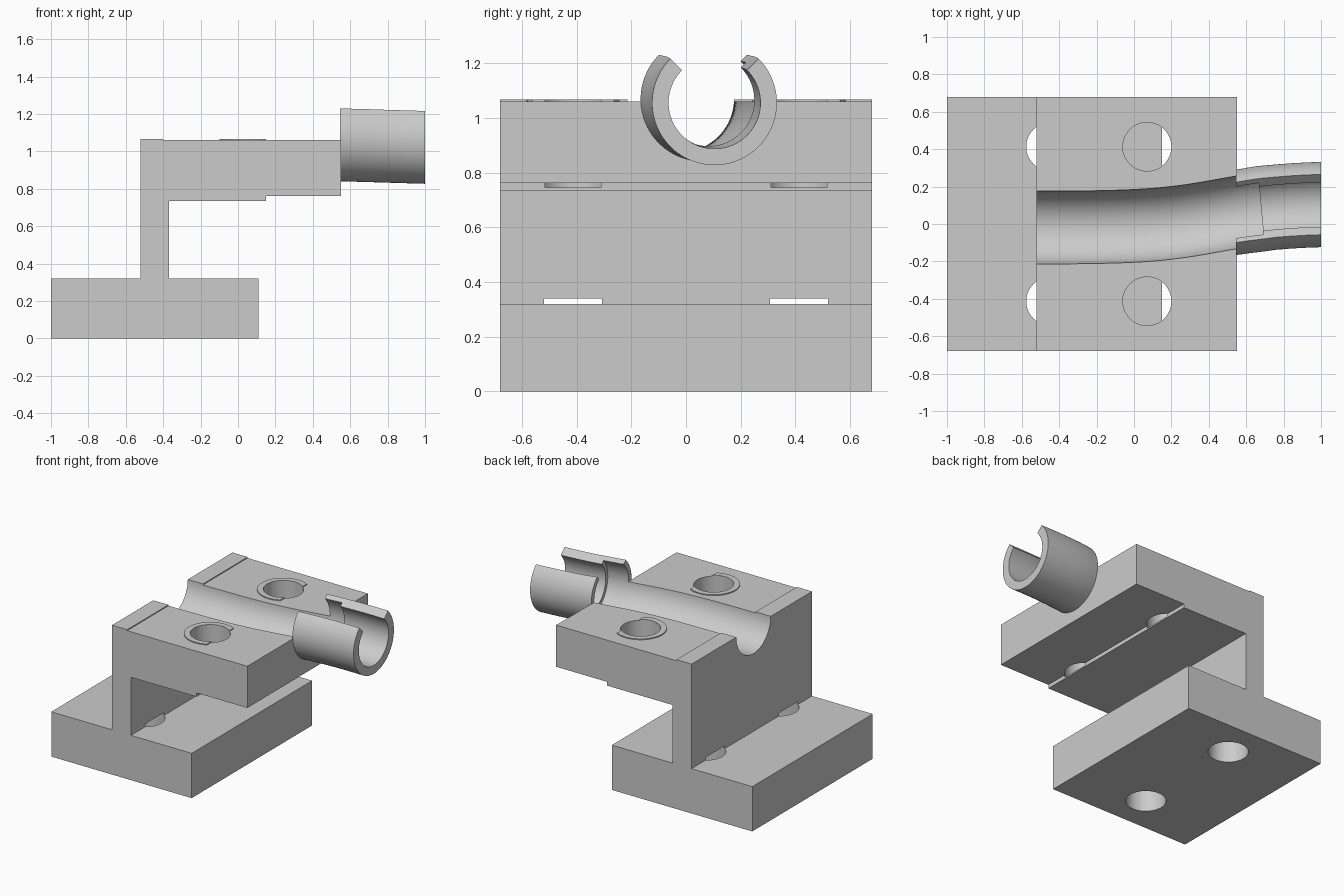
import bpy, bmesh, math

if "Cube" in bpy.data.objects:
    bpy.data.objects.remove(bpy.data.objects["Cube"], do_unlink=True)

grey = bpy.data.materials.new("light_grey")
grey.use_nodes = True
grey.diffuse_color = (0.6, 0.6, 0.6, 1)
grey.node_tree.nodes["Principled BSDF"].inputs["Base Color"].default_value = (0.6, 0.6, 0.6, 1)

HOLE_R, HOLE_Y, TOP_X, STEP_X = 0.13, 0.413, 0.07, 0.15
DECK_Z = 1.06


def loft(name, sections, closed=False):
    """Skin a list of equal-length point loops, capping the ends."""
    bm = bmesh.new()
    loops = [[bm.verts.new(p) for p in s] for s in sections]
    n = len(loops[0])
    for a, b in zip(loops, loops[1:]):
        for i in range(n):
            j = (i + 1) % n
            bm.faces.new((a[i], a[j], b[j], b[i]))
    bm.faces.new(loops[0])
    bm.faces.new(loops[-1][::-1])
    bmesh.ops.remove_doubles(bm, verts=bm.verts, dist=1e-5)
    bmesh.ops.recalc_face_normals(bm, faces=bm.faces)
    mesh = bpy.data.meshes.new(name)
    bm.to_mesh(mesh)
    bm.free()
    mesh.materials.append(grey)
    obj = bpy.data.objects.new(name, mesh)
    bpy.context.collection.objects.link(obj)
    return obj


def select(obj):
    bpy.ops.object.select_all(action="DESELECT")
    obj.select_set(True)
    bpy.context.view_layer.objects.active = obj


def smooth(obj):
    select(obj)
    bpy.ops.object.shade_smooth_by_angle(angle=math.radians(30))


def cut(obj, cutter):
    cutter.hide_render = True
    mod = obj.modifiers.new("cut", "BOOLEAN")
    mod.operation, mod.solver, mod.object = "DIFFERENCE", "EXACT", cutter
    select(obj)
    bpy.ops.object.modifier_apply(modifier=mod.name)
    bpy.data.objects.remove(cutter, do_unlink=True)


def arc(r, start, end, n):
    return [(r * math.cos(start + (end - start) * i / n),
             r * math.sin(start + (end - start) * i / n)) for i in range(n + 1)]


def cylinder(x, y, z0, z1):
    ring = arc(HOLE_R, 0, math.tau, 48)[:-1]
    return loft("hole_cutter", [[(x + a, y + b, z) for a, b in ring] for z in (z0, z1)])


def axis(x):
    """Centre of the gently bending channel at a given x."""
    t = min(max((x - 0.5) / 0.5, 0), 1)
    return -0.02 + 0.13 / (1 + math.exp(-(x - 0.45) / 0.18)), 1.07 - 0.015 * t


def section(x, loop, tilt=0):
    cy, cz = axis(x)
    return [(x - tilt * a, cy + a, cz + b) for a, b in loop]


# Bracket body: foot, upright and stepped deck in one side profile
profile = [(-1, 0), (0.11, 0), (0.11, 0.32), (-0.37, 0.32), (-0.37, 0.735),
           (STEP_X, 0.735), (STEP_X, 0.762), (0.55, 0.762), (0.55, DECK_Z),
           (-0.4, DECK_Z), (-0.4, 1.067), (-0.52, 1.067), (-0.52, 0.32), (-1, 0.32)]
body = loft("bracket_body", [[(x, y, z) for x, z in profile] for y in (-0.68, 0.68)])

# Bolt holes in the foot and the deck
for side in (-1, 1):
    cut(body, cylinder(-0.446, side * HOLE_Y, -0.1, 0.34))
    cut(body, cylinder(TOP_X, side * HOLE_Y, 0.745, 1.2))

# Curved channel along the deck
circle = arc(0.195, 0, math.tau, 64)[:-1]
cut(body, loft("channel_cutter", [section(-0.6 + 1.25 * i / 24, circle) for i in range(25)]))
smooth(body)

# Thin raised collars round the deck holes, cut off at the step line
for label, side in (("right", -1), ("left", 1)):
    flat = []
    for r, way in ((0.17, 1), (HOLE_R, -1)):
        a = math.acos((STEP_X - TOP_X) / r)
        flat += arc(r, a, math.tau - a, 40)[::way]
    collar = loft(label + "_hole_collar",
                  [[(TOP_X + a, side * HOLE_Y + b, z) for a, b in flat]
                   for z in (DECK_Z - 0.002, 1.067)])
    smooth(collar)

# Open tube: C-shaped section with a shoulder inside the bore


def c_loop(bore):
    start, end = math.radians(135), math.radians(405)
    return arc(0.228, start, end, 56) + arc(bore, start, end, 56)[::-1]


WIDE, NARROW, SHOULDER = 0.195, 0.168, 0.68
stations = [section(0.546, c_loop(WIDE)), section(0.61, c_loop(WIDE), 0.04),
            section(SHOULDER, c_loop(WIDE), 0.09), section(SHOULDER, c_loop(NARROW), 0.09)]
stations += [section(x, c_loop(NARROW)) for x in (0.76, 0.84, 0.92, 1.0)]
smooth(loft("open_tube", stations))
